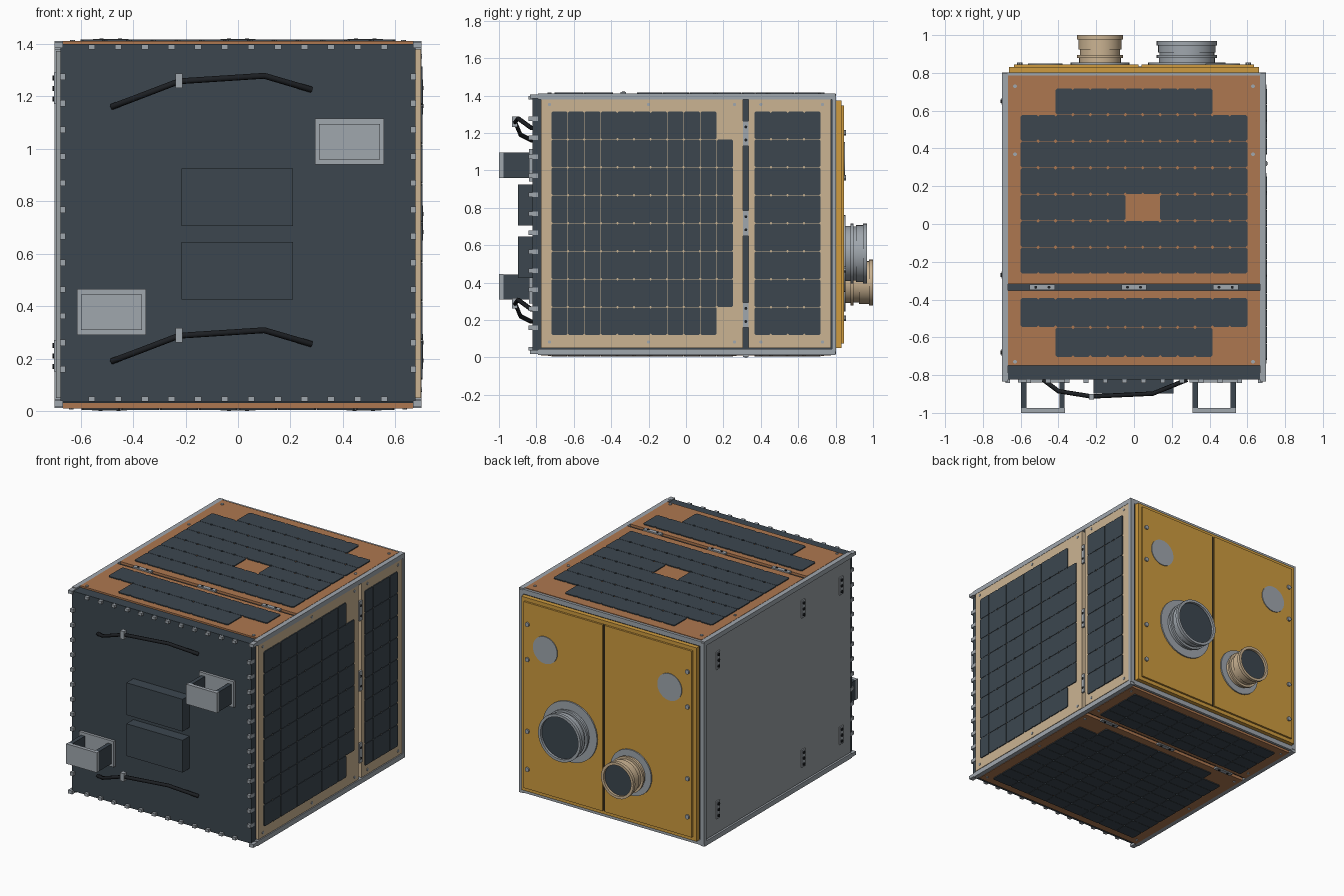
import bpy, bmesh, math
from mathutils import Matrix, Vector

if "Cube" in bpy.data.objects:
    bpy.data.objects.remove(bpy.data.objects["Cube"])


def material(name, r, g, b):
    m = bpy.data.materials.new(name)
    m.use_nodes = True
    m.diffuse_color = (r, g, b, 1)
    m.node_tree.nodes["Principled BSDF"].inputs["Base Color"].default_value = (r, g, b, 1)
    return m


SLATE = material("slate", 0.045, 0.062, 0.078)
COPPER = material("copper", 0.42, 0.185, 0.08)
TAN = material("tan", 0.6, 0.455, 0.29)
GREY = material("grey", 0.35, 0.385, 0.42)
PLATE = material("plate grey", 0.32, 0.35, 0.365)
GOLD = material("gold", 0.62, 0.33, 0.05)
BLACK = material("black", 0.012, 0.014, 0.017)


def finish(name, bm, mat, smooth=False):
    bmesh.ops.recalc_face_normals(bm, faces=bm.faces)
    mesh = bpy.data.meshes.new(name)
    bm.to_mesh(mesh)
    bm.free()
    mesh.materials.append(mat)
    ob = bpy.data.objects.new(name, mesh)
    bpy.context.collection.objects.link(ob)
    if smooth:
        bpy.ops.object.select_all(action="DESELECT")
        ob.select_set(True)
        bpy.context.view_layer.objects.active = ob
        bpy.ops.object.shade_smooth_by_angle(angle=math.radians(35))
    return ob


def add_box(bm, x0, x1, y0, y1, z0, z1, frame=Matrix()):
    m = Matrix.Translation(((x0 + x1) / 2, (y0 + y1) / 2, (z0 + z1) / 2))
    bmesh.ops.create_cube(bm, size=1, matrix=frame @ m @ Matrix.Diagonal((x1 - x0, y1 - y0, z1 - z0, 1)))


def boxes(name, mat, items, frame=Matrix()):
    bm = bmesh.new()
    for item in items:
        add_box(bm, *item, frame=frame)
    return finish(name, bm, mat)


def discs(name, mat, spots, radius, n0, n1, frame, sides=10):
    bm = bmesh.new()
    for u, v in spots:
        m = frame @ Matrix.Translation((u, v, (n0 + n1) / 2))
        bmesh.ops.create_cone(bm, cap_ends=True, segments=sides, radius1=radius,
                              radius2=radius, depth=abs(n1 - n0), matrix=m)
    return finish(name, bm, mat, True)


def lathe(name, mat, x, z, profile):
    # Turn (radius, y) points about an axis parallel to y
    bm = bmesh.new()
    verts = [bm.verts.new((x + r, y, z)) for r, y in profile]
    edges = [bm.edges.new(p) for p in zip(verts, verts[1:])]
    bmesh.ops.spin(bm, geom=verts + edges, cent=(x, 0, z), axis=(0, 1, 0),
                   angle=math.tau, steps=40)
    bmesh.ops.remove_doubles(bm, verts=bm.verts, dist=0.0005)
    return finish(name, bm, mat, True)


def plane_frame(u, v, n, origin):
    m = Matrix((Vector(u), Vector(v), Vector(n))).transposed().to_4x4()
    m.translation = Vector(origin)
    return m


def solar_cells(name, frame, cells, chamfer, height=0.006):
    # Each cell is a thin tile with clipped corners
    bm = bmesh.new()
    c = chamfer
    for a, b, p, q in cells:
        p, q = p + 0.001, q - 0.001
        outline = [(a + c, p), (b - c, p), (b, p + c), (b, q - c),
                   (b - c, q), (a + c, q), (a, q - c), (a, p + c)]
        face = bm.faces.new([bm.verts.new(frame @ Vector((u, v, 0))) for u, v in outline])
        top = bmesh.ops.extrude_face_region(bm, geom=[face])["geom"]
        shift = frame.to_3x3() @ Vector((0, 0, height))
        bmesh.ops.translate(bm, vec=shift, verts=[e for e in top if isinstance(e, bmesh.types.BMVert)])
    return finish(name, bm, SLATE)


def hinges(name, frame, v, us):
    boxes(name + "_hinges", GREY, [(u - .067, u + .067, v - .014, v + .014, -.006, .007) for u in us], frame)
    dots = [(u + d, v) for u in us for d in (-.035, .035)]
    discs(name + "_hinge_bolts", BLACK, dots, .008, .006, .01, frame)


# Core and corner frame
boxes("core", SLATE, [(-.67, .67, -.79, .79, .03, 1.395)])
rails = []
for x0, x1 in ((-.7, -.668), (.668, .7)):
    for z0, z1 in ((.012, .045), (1.378, 1.41)):
        rails.append((x0, x1, -.79, .8, z0, z1))
        rails.append((x0, x1, -.835, -.79, z0 + .005, z1 - .005))
    rails.append((x0, x1, .78, .803, .03, 1.4))
for z0, z1 in ((.018, .05), (1.375, 1.407)):
    rails.append((-.67, .67, .785, .803, z0, z1))
boxes("corner_rails", GREY, rails)

# Top panel with its cells
top = plane_frame((1, 0, 0), (0, 1, 0), (0, 0, 1), (0, 0, 1.411))
boxes("top_panel", COPPER, [(-.667, .667, -.318, .785, -.02, 0), (-.667, .667, -.75, -.352, -.02, 0)], top)
w, h = 1.2 / 13, .1405
cells = []
for row in range(7):
    for col in range(13):
        edge_row = row == 6 and not 2 <= col <= 10
        window = row == 2 and col in (6, 7)
        if not edge_row and not window:
            cells.append((-.6 + col * w, -.6 + (col + 1) * w, -.264 + row * h, -.264 + (row + 1) * h))
for row in range(2):
    for col in range(13):
        if row == 0 or 2 <= col <= 10:
            v = -.39 - row * .157
            cells.append((-.6 + col * w, -.6 + (col + 1) * w, v - .157, v))
solar_cells("top_cells", top, cells, .009)
hinges("top", top, -.335, (-.485, 0, .485))
discs("top_screws", GREY, [(s * .63, v) for s in (-1, 1) for v in (-.73, .37, .73)], .01, 0, .004, top)

# Left side and bottom panels share one layout
side = plane_frame((0, 0, 1), (0, 1, 0), (1, 0, 0), (.698, 0, .717))
bottom = plane_frame((1, 0, 0), (0, 1, 0), (0, 0, -1), (0, 0, .01))
for name, frame, mat in (("side", side, TAN), ("bottom", bottom, COPPER)):
    boxes(name + "_panel", mat, [(-.667, .667, -.775, .305, -.03, 0), (-.667, .667, .335, .775, -.03, 0)], frame)
    rw, ch = 1.195 / 8, .0884
    cells = []
    for row in range(8):
        u = -.5975 + row * rw
        for col in range(11):
            if col < 10 or 1 <= row <= 6:
                cells.append((u + .001, u + rw - .001, -.72 + col * ch, -.72 + (col + 1) * ch))
        for col in range(4):
            cells.append((u + .001, u + rw - .001, .366 + col * ch, .366 + (col + 1) * ch))
    solar_cells(name + "_cells", frame, cells, .006)
    hinges(name, frame, .32, (-.49, 0, .48))
    spots = [(s * .635, v) for s in (-1, 1) for v in (-.73, -.2, .26, .4, .73)]
    discs(name + "_screws", GREY, spots, .009, 0, .004, frame)

# Plain right side with six small plates
boxes("plain_side_panel", PLATE, [(-.693, -.66, -.785, .775, .05, 1.373)])
far = plane_frame((0, 0, 1), (0, -1, 0), (-1, 0, 0), (-.693, 0, 0))
spots = [(z, -y) for z in (.21, 1.23) for y in (.65, -.27, -.68)]
boxes("side_plates", GREY, [(z - .06, z + .06, v - .018, v + .018, 0, .008) for z, v in spots], far)
discs("side_plate_bolts", BLACK, [(z + d, v) for z, v in spots for d in (-.04, 0, .04)], .01, .006, .014, far)

# Front plate, edge clips, blocks
boxes("front_plate", SLATE, [(-.677, .677, -.822, -.75, .035, 1.4)])
clips = []
for i in range(12):
    t = (i - 5.5) * .1014
    for s in (-1, 1):
        x, z = s * .668, .717 + s * .671
        clips.append((x - .011, x + .011, -.842, -.79, .717 + t - .012, .717 + t + .012))
        clips.append((t - .013, t + .013, -.842, -.79, z - .01, z + .01))
boxes("edge_clips", GREY, clips)
boxes("front_blocks", SLATE, [(-.215, .21, -.897, -.82, z, z + .22) for z in (.425, .705)])

# Open brackets on the front
for name, x, z in (("upper", .425, 1.027), ("lower", -.482, .377)):
    boxes(name + "_bracket_plates", GREY, [(x - .131, x + .131, -.84, -.82, z - .088, z + .088),
                                           (x - .116, x + .116, -1, -.975, z - .068, z + .068)])
    boxes(name + "_bracket_legs", SLATE, [(x + s * .101 - .014, x + s * .101 + .014, -.976, -.839, z - .067, z + .067)
                                          for s in (-1, 1)])

# Bent handles with a clip
for name, z in (("upper", 0), ("lower", -.97)):
    curve = bpy.data.curves.new(name + "_handle", "CURVE")
    curve.dimensions = "3D"
    curve.bevel_depth = .012
    curve.bevel_resolution = 1
    curve.use_fill_caps = True
    path = [(-.48, -.825, 1.16), (-.4, -.885, 1.19), (-.225, -.913, 1.257), (.1, -.898, 1.278), (.28, -.825, 1.225)]
    spline = curve.splines.new("POLY")
    spline.points.add(len(path) - 1)
    for point, p in zip(spline.points, path):
        point.co = (p[0], p[1], p[2] + z, 1)
    curve.materials.append(BLACK)
    bpy.context.collection.objects.link(bpy.data.objects.new(name + "_handle", curve))
    boxes(name + "_handle_clip", GREY, [(-.239, -.212, -.93, -.9, 1.232 + z, 1.287 + z)])

# Back doors
boxes("back_panel", GOLD, [(-.662, .662, .8, .832, .05, 1.372)])
boxes("back_doors", GOLD, [(-.635, .025, .83, .845, .075, 1.347), (.04, .635, .83, .845, .075, 1.347)])
boxes("door_seam", BLACK, [(.025, .04, .83, .834, .075, 1.347)])
back = plane_frame((-1, 0, 0), (0, 0, 1), (0, 1, 0), (0, .845, 0))
discs("back_bolts", GREY, [(s * .605, z) for s in (-1, 1) for z in (.21, .47, .96, 1.2)], .015, 0, .01, back)
discs("back_pads", GREY, [(s * .47, 1.06) for s in (-1, 1)], .092, 0, .005, back, 32)

# Round ports: flange, barrel and recessed lens
discs("port_flange_large", GREY, [(-.28, .555)], .205, 0, .009, back, 40)
discs("port_flange_small", GREY, [(.18, .4)], .155, 0, .009, back, 40)
for name, mat, x, z, r, end in (("large", GREY, .28, .555, .16, .968), ("small", TAN, -.18, .4, .122, 1.0)):
    mid = (.85 + end) / 2
    lathe("port_barrel_" + name, mat, x, z, [
        (r - .012, .85), (r - .012, .88), (r, .88), (r, .895), (r - .015, .895),
        (r - .015, mid), (r - .008, mid), (r - .008, end - .022), (r, end - .022),
        (r, end), (r - .018, end), (r - .018, end - .02)])
    lathe("port_lens_" + name, SLATE, x, z, [(r - .017, end - .016), (0, end - .016)])
